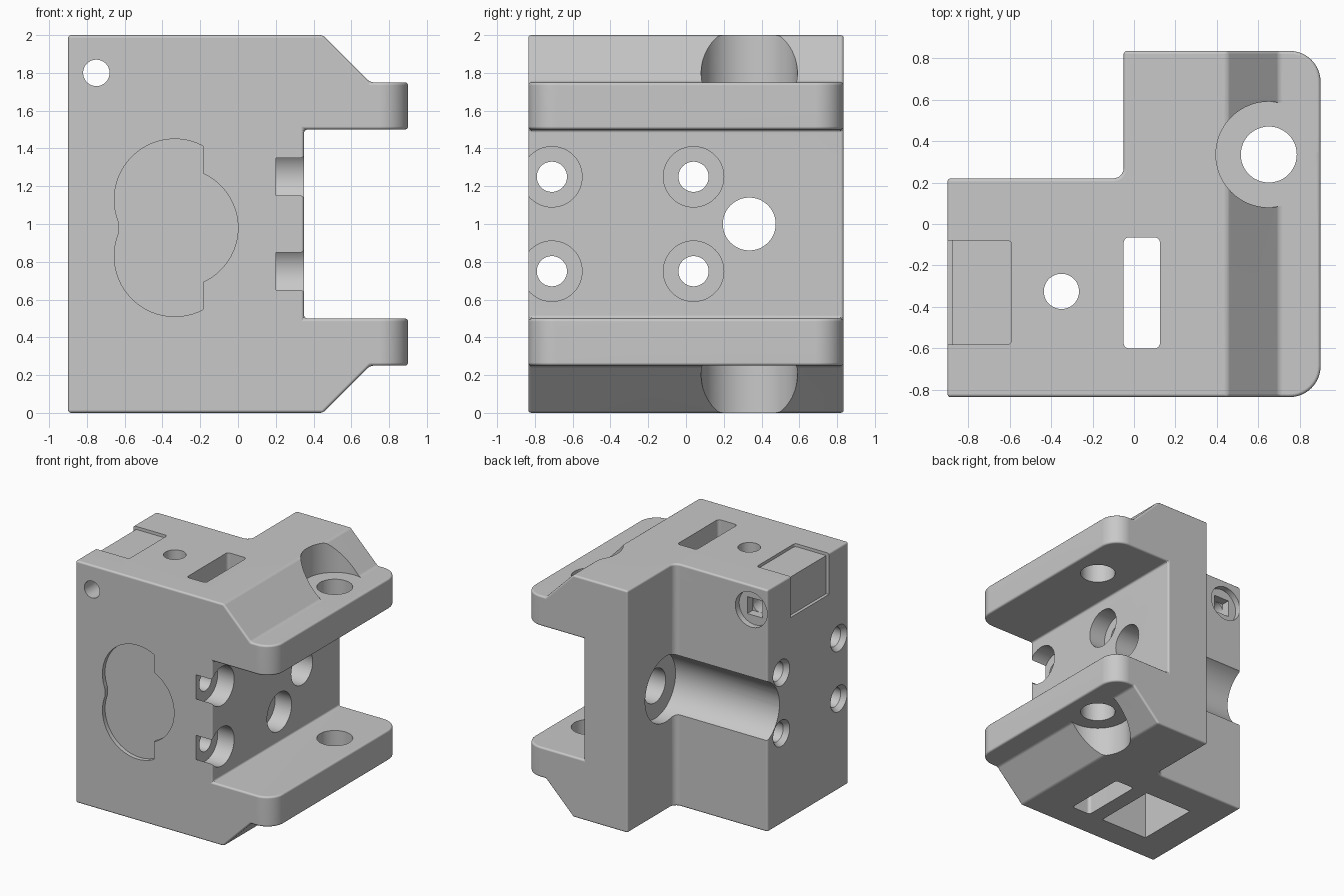
import bpy, bmesh, math

if "Cube" in bpy.data.objects:
    bpy.data.objects.remove(bpy.data.objects["Cube"])

grey = bpy.data.materials.new("light_grey")
grey.use_nodes = True
GREY = (0.58, 0.58, 0.58, 1)
grey.diffuse_color = GREY
grey.node_tree.nodes["Principled BSDF"].inputs["Base Color"].default_value = GREY

# How a flat (a, b) outline plus a depth maps to space, per extrusion axis
PLACE = {"x": lambda a, b, d: (d, a, b),
         "y": lambda a, b, d: (a, d, b),
         "z": lambda a, b, d: (a, b, d)}


def prism(name, outline, axis, lo, hi, end_outline=None):
    """Solid between an outline at depth lo and one at depth hi."""
    bm = bmesh.new()
    put = PLACE[axis]
    first = [bm.verts.new(put(a, b, lo)) for a, b in outline]
    last = [bm.verts.new(put(a, b, hi)) for a, b in (end_outline or outline)]
    bm.faces.new(first)
    bm.faces.new(last)
    n = len(first)
    for i in range(n):
        j = (i + 1) % n
        bm.faces.new((first[i], first[j], last[j], last[i]))
    bmesh.ops.recalc_face_normals(bm, faces=bm.faces)
    mesh = bpy.data.meshes.new(name)
    bm.to_mesh(mesh)
    bm.free()
    mesh.materials.append(grey)
    obj = bpy.data.objects.new(name, mesh)
    bpy.context.collection.objects.link(obj)
    return obj


def arc(ca, cb, r, start, end, steps):
    return [(ca + r * math.cos(math.radians(start + (end - start) * i / steps)),
             cb + r * math.sin(math.radians(start + (end - start) * i / steps)))
            for i in range(steps + 1)]


def circle(ca, cb, r, n=48):
    return arc(ca, cb, r, 0, 360, n)[:-1]


def rect(a0, b0, a1, b1, r=0.0):
    if not r:
        return [(a0, b0), (a1, b0), (a1, b1), (a0, b1)]
    return (arc(a0 + r, b0 + r, r, 180, 270, 5) + arc(a1 - r, b0 + r, r, 270, 360, 5)
            + arc(a1 - r, b1 - r, r, 0, 90, 5) + arc(a0 + r, b1 - r, r, 90, 180, 5))


def apply_modifiers(obj):
    deps = bpy.context.evaluated_depsgraph_get()
    mesh = bpy.data.meshes.new_from_object(obj.evaluated_get(deps))
    obj.modifiers.clear()
    obj.data = mesh


def boolean(obj, tool, operation="DIFFERENCE"):
    mod = obj.modifiers.new("cut", "BOOLEAN")
    mod.operation = operation
    mod.solver = "EXACT"
    mod.object = tool
    apply_modifiers(obj)
    bpy.data.objects.remove(tool)


# Body: side profile with two flanges, limited to the L-shaped plan
half = [(0.35, 1.5), (0.9, 1.5), (0.9, 1.75), (0.7, 1.75), (0.45, 2), (-0.9, 2)]
profile = half + [(x, 2 - z) for x, z in reversed(half)]
body = prism("carriage_block", profile, "y", -1, 1)
plan = ([(-0.9, -0.835)] + arc(0.75, -0.685, 0.15, 270, 360, 12)
        + arc(0.75, 0.685, 0.15, 0, 90, 12) + [(-0.05, 0.835)]
        + arc(-0.1, 0.27, 0.05, 0, -90, 6) + [(-0.9, 0.22)])
boolean(body, prism("plan", plan, "z", -0.5, 2.5), "INTERSECT")

# Softened outer edges
bev = body.modifiers.new("soft_edges", "BEVEL")
bev.width = 0.016
bev.segments = 3
bev.limit_method = "ANGLE"
bev.angle_limit = math.radians(30)
apply_modifiers(body)


def cut(*args, **kw):
    boolean(body, prism("cutter", *args, **kw))


# Four screw holes with counterbores in the channel and small countersinks on the other side
for y in (-0.71, 0.04):
    for z in (0.75, 1.25):
        cut(circle(y, z, 0.08), "x", -1, 0.3)
        cut(circle(y, z, 0.16), "x", 0.2, 0.5)
        cut(circle(y, z, 0.115), "x", -0.91, -0.86, end_outline=circle(y, z, 0.08))

# Rod groove along the step, ending in a seat with a through hole
cut(circle(0.335, 1, 0.27, 64), "x", -1, 0.05)
cut(circle(0.335, 1, 0.14), "x", -0.1, 0.5)

# Flange holes and the round pockets cut in the sloped shoulders
cut(circle(0.65, 0.335, 0.135), "z", -0.2, 2.2)
cut(circle(0.65, 0.335, 0.255, 64), "z", 1.75, 2.2)
cut(circle(0.65, 0.335, 0.255, 64), "z", -0.2, 0.25)

# Slot, vertical hole and deep pocket from below
cut(rect(-0.05, -0.6, 0.125, -0.065, 0.025), "z", -0.2, 2.2)
cut(circle(-0.35, -0.325, 0.085), "z", 1, 2.2)
cut(rect(-0.62, -0.6, -0.18, -0.06), "z", -0.2, 1.6)

# Shallow corner recess wrapping over the top and the side
cut(rect(-1, -0.58, -0.59, -0.08, 0.02), "z", 1.975, 2.2)
cut(rect(-0.58, 1.66, -0.08, 2.2), "x", -1, -0.875)

# Cross hole with a stepped seat at the back
cut(circle(-0.75, 1.8, 0.07), "y", -1, 1)
cut(circle(-0.75, 1.8, 0.145), "y", 0.17, 0.5)
cut(rect(-0.82, 1.73, -0.68, 1.87), "y", 0.1, 0.3)

# Shallow lobed recess on the front
for z in (0.83, 1.13):
    lobe = [(x, h) for x, h in circle(-0.335, z, 0.32, 64) if x < -0.17]
    # start the outline at the flat side so the lobe closes along it
    cut(sorted(lobe, key=lambda p: math.atan2(p[1] - z, p[0] + 0.335) % math.tau),
        "y", -1, -0.8)
cut(circle(-0.316, 0.98, 0.316, 64), "y", -1, -0.8)

# Smooth curved surfaces, flat planes
bpy.ops.object.select_all(action="DESELECT")
body.select_set(True)
bpy.context.view_layer.objects.active = body
bpy.ops.object.shade_smooth_by_angle(angle=math.radians(32))
weighted = body.modifiers.new("flat_planes", "WEIGHTED_NORMAL")
weighted.keep_sharp = True
